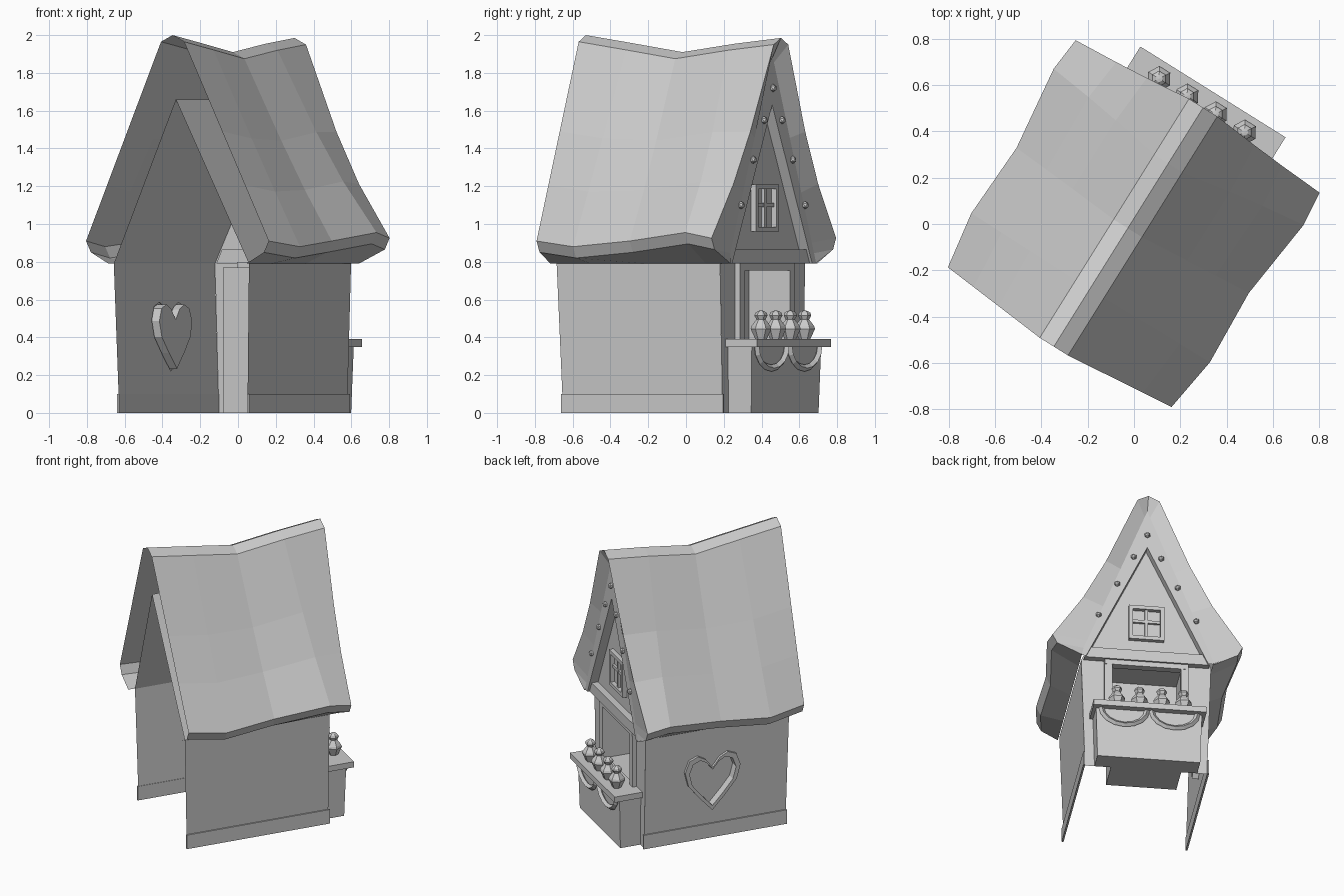
import bpy, bmesh, math
from mathutils import Matrix, Vector

if "Cube" in bpy.data.objects:
    bpy.data.objects.remove(bpy.data.objects["Cube"])

# Built square to its own axes (front wall faces +y), then turned and placed.
PLACE = Matrix.Rotation(math.radians(-32), 4, 'Z') @ Matrix.Translation((-0.013, 0, 0))


def finish(bm, name, recalc=True):
    if recalc:
        bmesh.ops.recalc_face_normals(bm, faces=bm.faces)
    me = bpy.data.meshes.new(name)
    bm.to_mesh(me)
    bm.free()
    ob = bpy.data.objects.new(name, me)
    ob.matrix_world = PLACE
    bpy.context.collection.objects.link(ob)
    return ob


def mesh(name, verts, faces):
    bm = bmesh.new()
    vs = [bm.verts.new(v) for v in verts]
    for f in faces:
        bm.faces.new([vs[i] for i in f])
    return finish(bm, name)


def loft(name, rings, closed=False):
    bm = bmesh.new()
    rows = [[bm.verts.new(p) for p in r] for r in rings]
    n = len(rows[0])
    for r, s in zip(rows, rows[1:]):
        for i in range(n if closed else n - 1):
            j = (i + 1) % n
            bm.faces.new((r[i], r[j], s[j], s[i]))
    return finish(bm, name)


def box(name, x0, x1, y0, y1, z0, z1, flare=0.0):
    ring = lambda z, e: [(x0 - e, y0, z), (x1 + e, y0, z), (x1 + e, y1 + e, z), (x0 - e, y1 + e, z)]
    vs = ring(z0, 0) + ring(z1, flare)
    fs = [(3, 2, 1, 0), (4, 5, 6, 7)] + [(i, (i + 1) % 4, (i + 1) % 4 + 4, i + 4) for i in range(4)]
    return mesh(name, vs, fs)


def mirrored(half):
    """Half ring running from the ridge outwards -> full ring."""
    return [(-x, y, z) for x, y, z in reversed(half[1:])] + half


# Thatched roof: wavy sections from rear to front, with the lip folded under
# (eave y, eave half width, eave z, ridge y, ridge z, inward sag)
stations = [(-.585, .57, .91, -.633, 2.0, 0), (-.333, .608, .88, -.34, 1.957, .005),
            (.01, .592, .91, -.03, 1.91, .015), (.385, .637, .955, .30, 1.955, .035),
            (.54, .622, .925, .585, 1.985, .045)]
rings = []
for ye, w, ze, yr, zr, sag in stations:
    mid = lambda t: (.072 + (w - .072) * t - sag, yr + (ye - yr) * t, zr - .035 + (ze - zr + .035) * t)
    rings.append(mirrored([(0, yr, zr), (.072, yr, zr - .035), mid(.45), mid(.72), (w, ye, ze),
                           (w - .03, ye, ze - .06), (.43, ye, .79)]))


# Front gable boards close the thatch and step back to the wall
def gable_ring(apex, base, y):
    ts = (0, .04, .4, .66, .9, .95, 1)
    return mirrored([(base * t, y, apex + (.79 - apex) * t) for t in ts])


rings += [gable_ring(1.90, .44, .53), gable_ring(1.63, .40, .53), gable_ring(1.63, .40, .47)]
loft("thatched_roof", rings)

# House body: right wall and inner roof skin, open at the rear
prof = [(-.425, .79, -.54), (0, 1.66, -.60), (.425, .79, -.55), (.40, 0, -.525)]
loft("wall_and_inner_roof", [[(x, y, z) for x, z, y in prof], [(x, .47, z) for x, z, y in prof]])

# Heart outline (y, z) on the left wall
half = [(0, .51), (.05, .575), (.105, .605), (.165, .58), (.195, .50), (.17, .40), (.09, .30), (0, .20)]
heart = half + [(-y, z) for y, z in reversed(half[1:-1])]


def on_wall(y, z, out=0.0):
    return (-.40 - .025 * z / .79 - out, y, z)


def heart_ring(scale, out):
    return [on_wall(y * scale, .41 + (z - .41) * scale, out) for y, z in heart]


# Left wall with a heart-shaped hole
bm = bmesh.new()
for loop in ([on_wall(-.525, 0), on_wall(.47, 0), on_wall(.47, .79), on_wall(-.54, .79)], heart_ring(.9, 0)):
    vs = [bm.verts.new(p) for p in loop]
    for i, v in enumerate(vs):
        bm.edges.new((v, vs[(i + 1) % len(vs)]))
bmesh.ops.triangle_fill(bm, use_beauty=True, edges=bm.edges[:])
finish(bm, "left_wall")

# Heart trim and recessed heart panel
loft("heart_trim", [heart_ring(1, 0), heart_ring(1, .018), heart_ring(.84, .018), heart_ring(.84, -.04)], True)
bm = bmesh.new()
bm.faces.new([bm.verts.new(p) for p in heart_ring(.84, -.04)])
bmesh.ops.triangulate(bm, faces=bm.faces[:])
finish(bm, "heart_panel")

# Front wall around the serving hatch, with the gable above
F = .47
mesh("front_wall",
     [(-.40, F, 0), (-.23, F, 0), (.23, F, 0), (.40, F, 0), (-.23, F, .38), (.23, F, .38),
      (-.424, F, .77), (-.23, F, .77), (.23, F, .77), (.424, F, .77), (-.425, F, .79), (.425, F, .79), (0, F, 1.66)],
     [(0, 1, 4, 7, 6), (1, 2, 5, 4), (2, 3, 9, 8, 5), (6, 7, 8, 9, 11, 12, 10)])

# Hatch recess, a box standing on the ground behind the opening
B = .24
mesh("hatch_recess",
     [(-.23, F, 0), (.23, F, 0), (.23, B, 0), (-.23, B, 0), (-.23, F, .77), (.23, F, .77), (.23, B, .77),
      (-.23, B, .77), (-.23, F, .38), (.23, F, .38), (.23, B, .38), (-.23, B, .38)],
     [(0, 1, 2, 3), (4, 5, 6, 7), (0, 3, 11, 8), (8, 11, 7, 4), (1, 2, 10, 9), (9, 10, 6, 5),
      (3, 2, 10, 11), (11, 10, 6, 7), (8, 9, 10, 11)])

# Hatch frame and gable beam
for s, n in ((-1, "left"), (1, "right")):
    x = sorted((s * .225, s * .275))
    box(f"hatch_frame_{n}", *x, .45, .50, .38, .79)
box("hatch_frame_top", -.275, .275, .45, .502, .755, .80)
mesh("gable_beam",
     [(s * x, y, z) for y in (.46, .515) for s, x, z in ((-1, .41, .79), (1, .41, .79), (1, .375, .865), (-1, .375, .865))],
     [(0, 1, 2, 3), (4, 5, 6, 7)] + [(i, (i + 1) % 4, (i + 1) % 4 + 4, i + 4) for i in range(4)])

# Small gable window
for s, n in ((-1, "left"), (1, "right")):
    box(f"window_side_{n}", *sorted((s * .09, s * .115)), .46, .50, .96, 1.21)
for z, n in ((.96, "bottom"), (1.185, "top")):
    box(f"window_rail_{n}", -.09, .09, .46, .50, z, z + .025)
box("window_bar_upright", -.01, .01, .46, .488, .985, 1.185)
box("window_bar_cross", -.09, .09, .46, .486, 1.09, 1.11)

# Nail heads on the gable boards
for i, (x, z) in enumerate([(0, 1.72), (.09, 1.55), (-.09, 1.55), (.198, 1.34), (-.198, 1.34), (.32, 1.10), (-.32, 1.10)]):
    bm = bmesh.new()
    bmesh.ops.create_icosphere(bm, subdivisions=1, radius=.021, matrix=Matrix.Translation((x, .535, z)))
    finish(bm, f"nail_{i + 1}")

# Skirting along both side walls
for s, n in ((-1, "left"), (1, "right")):
    box(f"skirting_{n}", *sorted((s * .40, s * .412)), -.53, .48, 0, .10)

# Counter and its top plank
box("counter", -.335, .338, .47, .61, 0, .35, .01)
box("counter_top", -.37, .37, .47, .665, .35, .39)

# Bottles: six-sided turned profile
bottle = [(.03, .39), (.055, .445), (.05, .46), (.024, .495), (.035, .515), (.03, .53), (.016, .54)]
for k, x in enumerate((-.228, -.085, .06, .208)):
    rs = [[(x + r * math.cos(i * math.pi / 3), .59 + r * math.sin(i * math.pi / 3), z) for i in range(6)] for r, z in bottle]
    rs = [[(x, .59, .39)] * 6] + rs + [[(x, .59, .542)] * 6]
    ob = loft(f"bottle_{k + 1}", rs, True)
    bm = bmesh.new()
    bm.from_mesh(ob.data)
    bmesh.ops.remove_doubles(bm, verts=bm.verts, dist=1e-5)
    bm.to_mesh(ob.data)
    bm.free()

# Garlands hanging from the counter
for k, cx in enumerate((-.165, .165)):
    rs = []
    for i in range(9):
        t = math.pi * i / 8
        c = Vector((cx - .15 * math.cos(t), .628, .355 - .118 * math.sin(t)))
        d = Vector((-math.cos(t), 0, -math.sin(t)))
        rs.append([tuple(c + .018 * (d * math.cos(q * math.pi / 2) + Vector((0, math.sin(q * math.pi / 2), 0)))) for q in range(4)])
    loft(f"garland_{k + 1}", rs, True)
